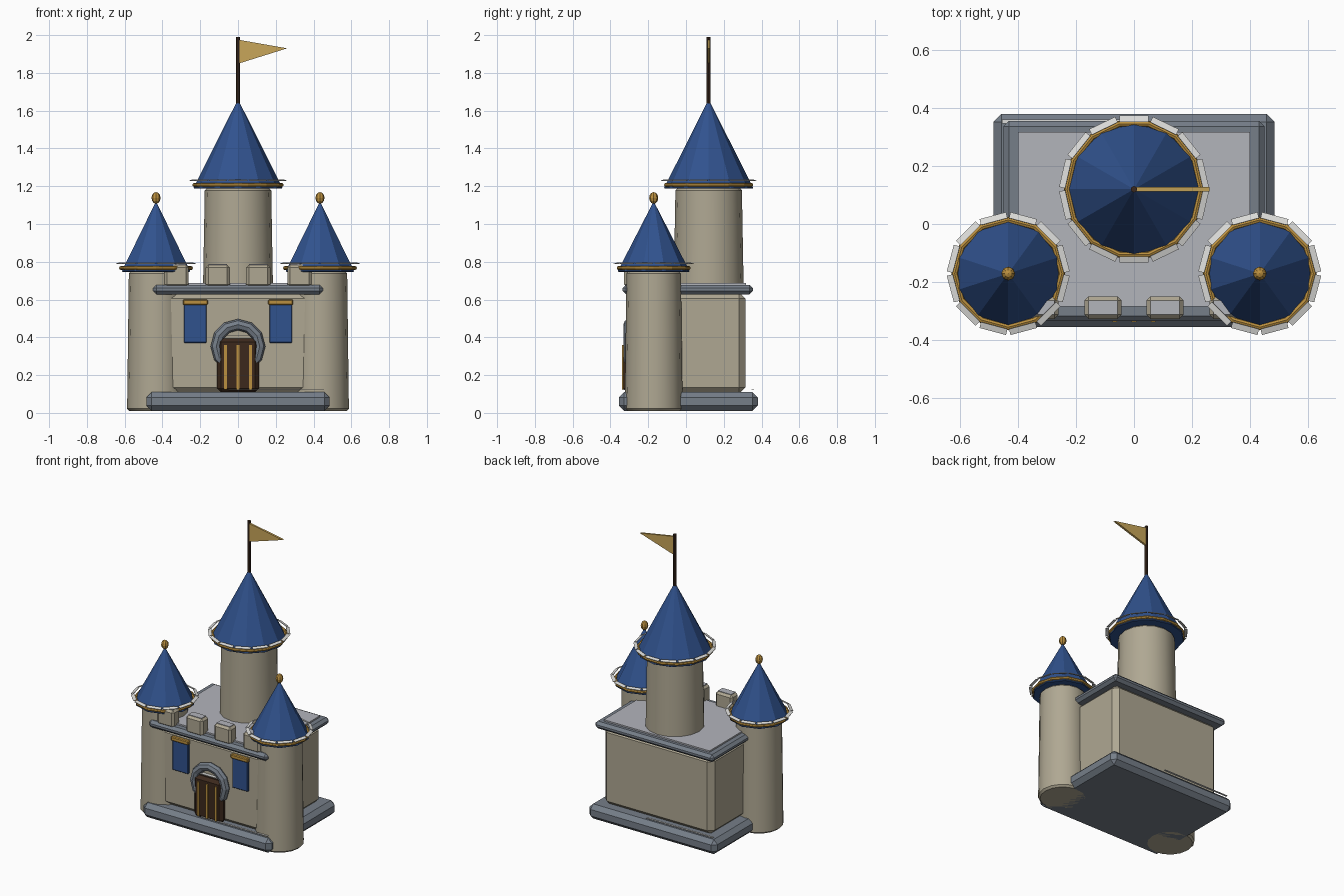
import bpy, bmesh, math
from mathutils import Matrix, Vector

cube = bpy.data.objects.get("Cube")
if cube:
    bpy.data.objects.remove(cube, do_unlink=True)


def material(name, rgb):
    m = bpy.data.materials.new(name)
    m.use_nodes = True
    m.diffuse_color = (*rgb, 1)
    m.node_tree.nodes["Principled BSDF"].inputs["Base Color"].default_value = (*rgb, 1)
    return m


WALL = material("warm stone", (0.43, 0.39, 0.29))
GREY = material("grey stone", (0.18, 0.21, 0.25))
PALE = material("pale slab", (0.45, 0.46, 0.50))
EDGE = material("light edging", (0.72, 0.72, 0.70))
BLUE = material("roof blue", (0.03, 0.085, 0.27))
GOLD = material("trim gold", (0.50, 0.28, 0.05))
FLAG = material("flag gold", (0.58, 0.38, 0.10))
WOOD = material("dark wood", (0.045, 0.022, 0.012))


def finish(bm, name, mat, smooth=None):
    bmesh.ops.recalc_face_normals(bm, faces=bm.faces)
    me = bpy.data.meshes.new(name)
    bm.to_mesh(me)
    bm.free()
    ob = bpy.data.objects.new(name, me)
    bpy.context.collection.objects.link(ob)
    me.materials.append(mat)
    if smooth:
        bpy.ops.object.select_all(action="DESELECT")
        ob.select_set(True)
        bpy.context.view_layer.objects.active = ob
        bpy.ops.object.shade_smooth_by_angle(angle=math.radians(smooth))
    return ob


def box(name, lo, hi, mat, bevel=0):
    """Box between two corners, with an optional chamfer."""
    lo, hi = Vector(lo), Vector(hi)
    bm = bmesh.new()
    bmesh.ops.create_cube(bm, size=1, matrix=Matrix.Translation((lo + hi) / 2)
                          @ Matrix.Diagonal((*(hi - lo), 1)))
    if bevel:
        bmesh.ops.bevel(bm, geom=bm.edges[:], offset=bevel, segments=1,
                        affect="EDGES", profile=0.5)
    return finish(bm, name, mat)


def lathe(name, centre, profile, sides, mat, smooth=None):
    """Closed solid of revolution from (radius, z) points."""
    bm = bmesh.new()
    rings = []
    for r, z in profile:
        if r == 0:
            rings.append([bm.verts.new((*centre, z))])
            continue
        rings.append([bm.verts.new((centre[0] + r * math.sin(math.tau * i / sides),
                                    centre[1] + r * math.cos(math.tau * i / sides), z))
                      for i in range(sides)])
    for a, b in zip(rings, rings[1:]):
        for i in range(sides):
            j = (i + 1) % sides
            bm.faces.new([a[i], a[j], b[0]] if len(b) == 1 else [a[i], a[j], b[j], b[i]])
    for ring in (rings[0], rings[-1]):
        if len(ring) > 2:
            bm.faces.new(ring)
    return finish(bm, name, mat, smooth)


def torus(name, centre, major, minor, sides, mat, tilt=0, smooth=None):
    bm = bmesh.new()
    turn = Matrix.Translation(centre) @ Matrix.Rotation(tilt, 4, "X")
    grid = []
    for i in range(sides):
        a = math.tau * i / sides
        row = []
        for k in range(8):
            b = math.tau * k / 8
            r = major + minor * math.cos(b)
            row.append(bm.verts.new(turn @ Vector((r * math.cos(a), r * math.sin(a),
                                                   minor * math.sin(b)))))
        grid.append(row)
    for i in range(sides):
        for k in range(8):
            n, m = (i + 1) % sides, (k + 1) % 8
            bm.faces.new([grid[i][k], grid[n][k], grid[n][m], grid[i][m]])
    return finish(bm, name, mat, smooth)


def rim_edging(name, centre, radius, sides, z):
    """Thin separate tiles running round a roof rim."""
    bm = bmesh.new()
    length = 1.8 * radius * math.sin(math.pi / sides)
    for i in range(sides):
        turn = Matrix.Rotation(math.tau * (i + 0.5) / sides, 4, "Z")
        place = (Matrix.Translation((*centre, z)) @ turn
                 @ Matrix.Translation((radius * math.cos(math.pi / sides), 0, 0))
                 @ Matrix.Rotation(0.3, 4, "Y"))
        bmesh.ops.create_cube(bm, size=1,
                              matrix=place @ Matrix.Diagonal((0.022, length, 0.003, 1)))
    return finish(bm, name, EDGE)


def tower(label, centre, z0, z1, r0, r1, roof_r, tip, sides):
    """Tapered shaft, cone roof, gold rim and pale edging."""
    lathe(label + "_shaft", centre, [(r0 - 0.012, z0), (r0, z0 + 0.012),
          (r1, z1 - 0.012), (r1 - 0.012, z1)], 16, WALL, 40)
    base = z1 - 0.003
    lathe(label + "_roof", centre, [(roof_r - 0.004, base), (roof_r, base + 0.004), (0, tip)],
          sides, BLUE)
    torus(label + "_roof_rim", (*centre, base + 0.02), roof_r - 0.005, 0.011, sides + 2, GOLD)
    rim_edging(label + "_rim_edging", centre, roof_r + 0.013, sides + 2, base + 0.045)


# Plinth, keep and cornice
box("plinth", (-0.485, -0.355, 0.01), (0.485, 0.38, 0.11), GREY, 0.028)
box("keep_wall", (-0.415, -0.29, 0.10), (0.415, 0.315, 0.64), WALL, 0.035)
box("cornice", (-0.45, -0.335, 0.628), (0.45, 0.355, 0.678), GREY, 0.018)
box("roof_slab", (-0.40, -0.285, 0.67), (0.40, 0.317, 0.688), PALE)
box("plinth_front_edging", (-0.05, -0.335, 0.122), (0.455, -0.322, 0.125), EDGE)
box("plinth_back_edging", (-0.455, 0.347, 0.122), (0.05, 0.36, 0.125), EDGE)

# Main tower with pole and pennant
MAIN = (0, 0.12)
tower("main_tower", MAIN, 0.66, 1.19, 0.185, 0.176, 0.236, 1.66, 12)
lathe("flag_pole", MAIN, [(0.011, 1.6), (0.011, 1.99)], 8, WOOD)
bm = bmesh.new()
pennant = bm.faces.new([bm.verts.new((x, 0.113, z))
                        for x, z in ((0.005, 1.975), (0.26, 1.93), (0.005, 1.85))])
side = bmesh.ops.extrude_face_region(bm, geom=[pennant])
bmesh.ops.translate(bm, vec=(0, 0.014, 0),
                    verts=[v for v in side["geom"] if isinstance(v, bmesh.types.BMVert)])
if not pennant.is_valid or len(bm.faces) < 5:
    bm.faces.new([v for v in bm.verts if v.co.y < 0.12])
finish(bm, "pennant", FLAG)

for s, label in ((-1, "right"), (1, "left")):
    # Corner towers with finials
    spot = (s * 0.434, -0.171)
    tower(label + "_tower", spot, 0.01, 0.75, 0.153, 0.144, 0.19, 1.12, 10)
    bm = bmesh.new()
    bmesh.ops.create_uvsphere(bm, u_segments=8, v_segments=6, radius=1,
                              matrix=Matrix.Translation((*spot, 1.138))
                              @ Matrix.Diagonal((0.024, 0.024, 0.031, 1)))
    finish(bm, label + "_finial", GOLD)

    # Battlements
    for n, x in (("inner", 0.107), ("outer", 0.325)):
        box(f"{label}_{n}_merlon", (s * x - 0.064, -0.327, 0.665),
            (s * x + 0.064, -0.25, 0.783), WALL, 0.014)
        box(f"{label}_{n}_merlon_cap", (s * x - 0.05, -0.313, 0.783),
            (s * x + 0.05, -0.264, 0.787), PALE)

    # Hanging banners
    box(label + "_banner", (s * 0.226 - 0.06, -0.303, 0.37),
        (s * 0.226 + 0.06, -0.285, 0.58), BLUE, 0.004)
    box(label + "_banner_rail", (s * 0.226 - 0.066, -0.312, 0.572),
        (s * 0.226 + 0.066, -0.285, 0.6), GOLD, 0.005)

# Gate with stone ring and gold bars
torus("gate_ring", (0, -0.302, 0.352), 0.115, 0.03, 12, GREY, math.pi / 2)
box("gate_door", (-0.11, -0.332, 0.11), (0.11, -0.28, 0.395), WOOD, 0.02)
for n, x in enumerate((-0.066, 0, 0.066)):
    box(f"gate_bar_{n + 1}", (x - 0.008, -0.339, 0.125), (x + 0.008, -0.33, 0.36), GOLD)
box("gate_top_edging", (-0.09, -0.318, 0.406), (0.09, -0.295, 0.41), EDGE)
